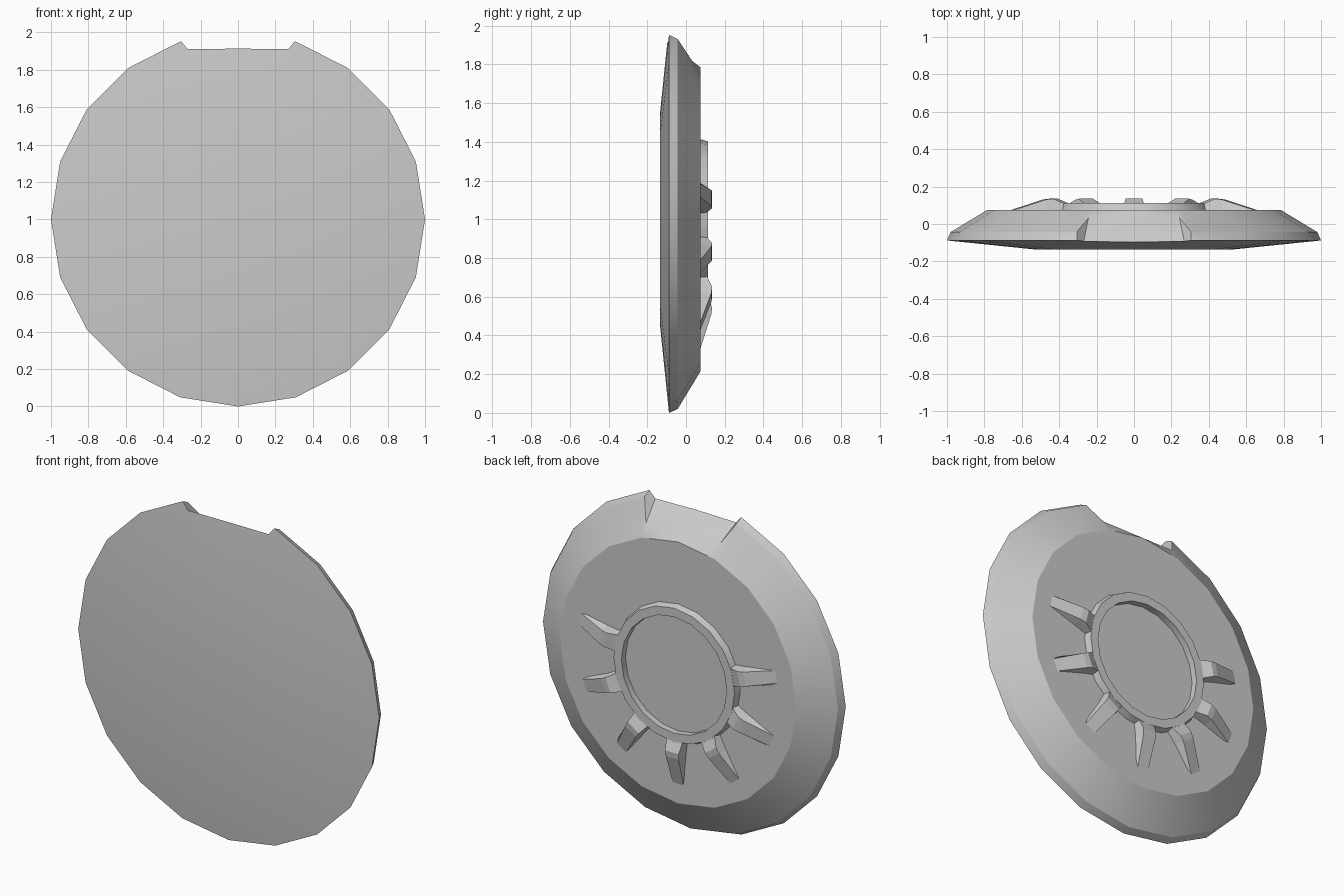
import bpy, bmesh, math

cube = bpy.data.objects.get("Cube")
if cube:
    bpy.data.objects.remove(cube, do_unlink=True)

SIDES = 20
CENTRE_Z = 1.0

grey = bpy.data.materials.new("light_grey")
grey.use_nodes = True
colour = (0.6, 0.6, 0.6, 1.0)
grey.diffuse_color = colour
grey.node_tree.nodes["Principled BSDF"].inputs["Base Color"].default_value = colour


def make_object(name, bm):
    bmesh.ops.recalc_face_normals(bm, faces=bm.faces[:])
    mesh = bpy.data.meshes.new(name)
    bm.to_mesh(mesh)
    bm.free()
    mesh.materials.append(grey)
    obj = bpy.data.objects.new(name, mesh)
    bpy.context.collection.objects.link(obj)
    return obj


def select_only(obj):
    bpy.ops.object.select_all(action='DESELECT')
    obj.select_set(True)
    bpy.context.view_layer.objects.active = obj


def lathe(name, profile, closed):
    """Turn (radius, y) points around the y axis; open profiles get end caps."""
    bm = bmesh.new()
    rings = []
    for r, y in profile:
        ring = []
        for i in range(SIDES):
            a = 2 * math.pi * i / SIDES
            ring.append(bm.verts.new((r * math.cos(a), y, CENTRE_Z + r * math.sin(a))))
        rings.append(ring)
    pairs = list(zip(rings, rings[1:]))
    if closed:
        pairs.append((rings[-1], rings[0]))
    else:
        bm.faces.new(rings[0])
        bm.faces.new(rings[-1])
    for a, b in pairs:
        for i in range(SIDES):
            j = (i + 1) % SIDES
            bm.faces.new((a[i], a[j], b[j], b[i]))
    return make_object(name, bm)


# Dished plate: shallow front dome, narrow rim, sloping back
plate = lathe("plate", [(0.54, -0.135), (1.0, -0.088), (0.98, -0.043), (0.785, 0.075)], False)

# Wedge that cuts the sloping notch in the top edge
bm = bmesh.new()
for y, floor_z, half in ((-0.15, 1.953, 0.28), (0.10, 1.766, 0.23)):
    top_half = half + (2.2 - floor_z) * 0.8
    for side in (-1, 1):
        bm.verts.new((side * half, y, floor_z))
        bm.verts.new((side * top_half, y, 2.2))
bmesh.ops.convex_hull(bm, input=bm.verts[:])
cutter = make_object("notch_cutter", bm)
cutter.hide_render = True

cut = plate.modifiers.new("notch", 'BOOLEAN')
cut.operation = 'DIFFERENCE'
cut.solver = 'EXACT'
cut.object = cutter
select_only(plate)
bpy.ops.object.modifier_apply(modifier="notch")
bpy.data.objects.remove(cutter, do_unlink=True)
bpy.ops.object.shade_smooth_by_angle(angle=math.radians(30))

# Raised ring on the back
ring = lathe("back_ring", [(0.35, 0.06), (0.35, 0.113), (0.402, 0.113), (0.418, 0.06)], True)
select_only(ring)
bpy.ops.object.shade_smooth_by_angle(angle=math.radians(30))


def spoke(name, angle):
    """Tapered rib: sections are (radius, top y, half width at top)."""
    sections = [(0.375, 0.105, 0.055), (0.405, 0.114, 0.052),
                (0.455, 0.135, 0.045), (0.49, 0.131, 0.042), (0.67, 0.074, 0.036)]
    out = (math.cos(angle), math.sin(angle))
    across = (-out[1], out[0])
    bm = bmesh.new()
    loops = []
    for r, y, half in sections:
        loop = []
        for s, yy in ((-half - 0.012, 0.06), (-half, y), (half, y), (half + 0.012, 0.06)):
            loop.append(bm.verts.new((r * out[0] + s * across[0], yy,
                                      CENTRE_Z + r * out[1] + s * across[1])))
        loops.append(loop)
    for a, b in zip(loops, loops[1:]):
        for i in range(4):
            j = (i + 1) % 4
            bm.faces.new((a[i], a[j], b[j], b[i]))
    bm.faces.new(loops[0])
    bm.faces.new(loops[-1])
    return make_object(name, bm)


# Seven ribs fanned evenly about the lowest one
for k in range(-3, 4):
    spoke("back_rib_%d" % (k + 4), math.radians(-90 + 34.3 * k))
